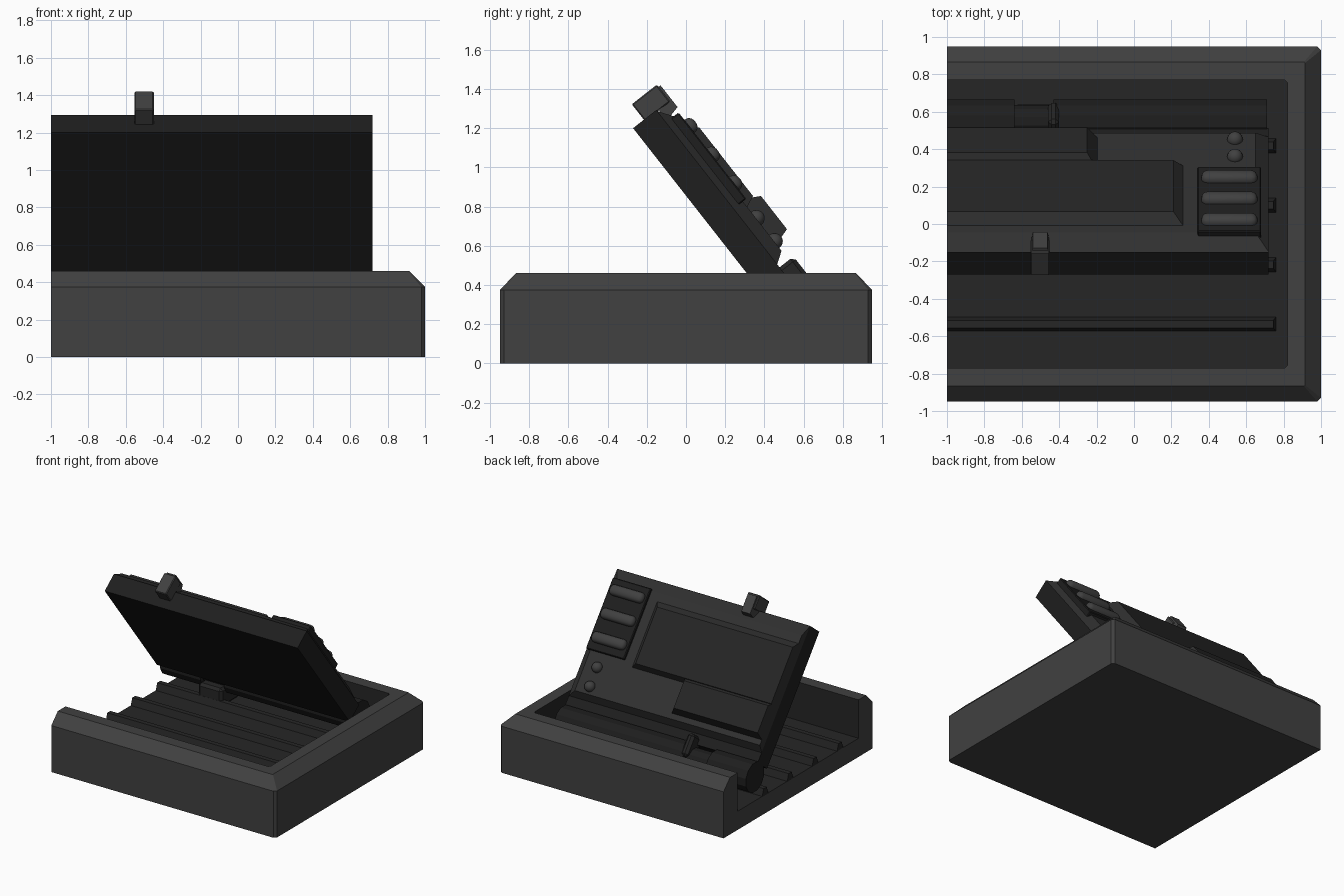
import bpy, bmesh, math
from mathutils import Matrix, Vector

cube = bpy.data.objects.get("Cube")
if cube:
    bpy.data.objects.remove(cube, do_unlink=True)


def material(name, value):
    m = bpy.data.materials.new(name)
    m.use_nodes = True
    col = (value, value, value, 1)
    m.diffuse_color = col
    m.node_tree.nodes["Principled BSDF"].inputs["Base Color"].default_value = col
    return m


GREY = material("mid grey", 0.052)
CHARCOAL = material("charcoal", 0.03)
DARK = material("dark grey", 0.019)
BLACK = material("soft black", 0.013)

# Lid frame: local axes are x, down the lid, and out of its working face
TILT = math.atan2(0.787, 0.617)
LID = Matrix.Translation((0, -0.27, 1.2)) @ Matrix.Rotation(-TILT, 4, 'X')
WORLD = Matrix.Identity(4)


def finish(name, bm, mats, matrix=WORLD, smooth=False):
    bmesh.ops.recalc_face_normals(bm, faces=bm.faces)
    bm.transform(matrix)
    mesh = bpy.data.meshes.new(name)
    bm.to_mesh(mesh)
    bm.free()
    for m in mats:
        mesh.materials.append(m)
    ob = bpy.data.objects.new(name, mesh)
    bpy.context.collection.objects.link(ob)
    if smooth:
        for p in mesh.polygons:
            p.use_smooth = True
    return ob


def block(name, x, y, z, mat, matrix=WORLD, inset=(0, 0, 0, 0), bevel=0, segments=1):
    """Box whose top is inset on its -x, +x, -y and +y sides."""
    bm = bmesh.new()
    bmesh.ops.create_cube(bm, size=1)
    for v in bm.verts:
        i, j, k = (c > 0 for c in v.co)
        v.co = (x[i], y[j], z[k])
        if k:
            v.co.x += -inset[1] if i else inset[0]
            v.co.y += -inset[3] if j else inset[2]
    if bevel:
        bmesh.ops.bevel(bm, geom=bm.edges[:], offset=bevel, segments=segments,
                        profile=0.5, affect='EDGES')
    return finish(name, bm, [mat], matrix)


def rod(name, x0, x1, y, z, r, mat, sides=12):
    bm = bmesh.new()
    turn = Matrix.Rotation(math.pi / 2, 4, 'Y') @ Matrix.Rotation(math.pi / sides, 4, 'Z')
    bmesh.ops.create_cone(bm, cap_ends=True, segments=sides, radius1=r, radius2=r,
                          depth=x1 - x0,
                          matrix=Matrix.Translation(((x0 + x1) / 2, y, z)) @ turn)
    return finish(name, bm, [mat])


# Tray: stacked outlines, open at the -x end
def outline(right, half, corner, z):
    side = [(-1, half), (right - corner, half), (right, half - corner)]
    pts = [(x, -y) for x, y in side] + [(x, y) for x, y in reversed(side)]
    return [(x, y, z) for x, y in pts]


bm = bmesh.new()
rings = [[bm.verts.new(p) for p in outline(*spec)] for spec in (
    (1, 0.95, 0.02, 0), (1, 0.95, 0.02, 0.375), (0.915, 0.867, 0.006, 0.46),
    (0.82, 0.77, 0.015, 0.46), (0.82, 0.77, 0.015, 0.15))]
bm.faces.new(rings[0])
bm.faces.new(rings[-1]).material_index = 1
for level, (a, b) in enumerate(zip(rings, rings[1:])):
    for i in range(5):
        f = bm.faces.new((a[i], a[i + 1], b[i + 1], b[i]))
        f.material_index = int(level == 3)
bm.faces.new([r[0] for r in rings] + [r[-1] for r in reversed(rings)])
finish("tray", bm, [GREY, DARK])

# Ribs across the tray floor
for i in range(4):
    y = -0.535 + 0.318 * i
    block(f"floor_rib_{i + 1}", (-1, 0.76), (y - 0.04, y + 0.04), (0.145, 0.205),
          DARK, inset=(0, 0.015, 0.02, 0.02))

# Hinge
rod("hinge_barrel_long", -0.43, 0.71, 0.55, 0.34, 0.12, BLACK)
rod("hinge_barrel_short", -1, -0.64, 0.55, 0.34, 0.12, BLACK)
rod("hinge_pin", -0.66, -0.41, 0.55, 0.34, 0.09, BLACK)
block("hinge_foot", (-0.64, -0.43), (0.4, 0.64), (0.15, 0.3), DARK, bevel=0.02)
block("hinge_collar", (-0.46, -0.4), (1.02, 1.2), (0.1, 0.24), DARK, LID, bevel=0.02)

# Lid shell and bevelled bezel
block("lid_shell", (-1, 0.72), (0, 1.08), (0, 0.15), BLACK, LID)
block("lid_bezel", (-1, 0.72), (0.005, 1.0), (0.15, 0.21), CHARCOAL, LID,
      inset=(0, 0.07, 0.09, 0.04))

# Raised screen and lower panel: light bevels, dark faces
for name, x1, u, w in (("screen", 0.27, (0.15, 0.68), 0.268),
                       ("lower_panel", -0.19, (0.62, 0.92), 0.3)):
    ob = block(name, (-1, x1), u, (0.2, w), CHARCOAL, LID, inset=(0, 0.06, 0.055, 0.03))
    ob.data.materials.append(DARK)
    out = LID.to_3x3() @ Vector((0, 0, 1))
    for p in ob.data.polygons:
        if p.normal.dot(out) > 0.95:
            p.material_index = 1

# Grille with rounded bars
block("grille_plate", (0.34, 0.68), (0.08, 0.64), (0.15, 0.232), BLACK, LID, bevel=0.006)
for i in range(3):
    u = 0.17 + 0.185 * i
    bar = block(f"grille_bar_{i + 1}", (0.36, 0.66), (u - 0.042, u + 0.042),
                (0.195, 0.27), GREY, LID, bevel=0.034, segments=3)
    for p in bar.data.polygons:
        p.use_smooth = True

# Round buttons
for i, u in enumerate((0.75, 0.9)):
    bm = bmesh.new()
    bmesh.ops.create_uvsphere(bm, u_segments=16, v_segments=10, radius=0.042,
                              matrix=Matrix.Translation((0.54, u, 0.212)))
    finish(f"button_{i + 1}", bm, [GREY], LID, smooth=True)

# Latch hooked over the top edge of the lid
block("latch_block", (-0.553, -0.45), (-0.1, 0.01), (0.07, 0.232), GREY, LID, bevel=0.006)
block("latch_hook", (-0.553, -0.45), (-0.095, 0.075), (0.16, 0.245), GREY, LID,
      inset=(0.012, 0.012, 0.01, 0.02))
